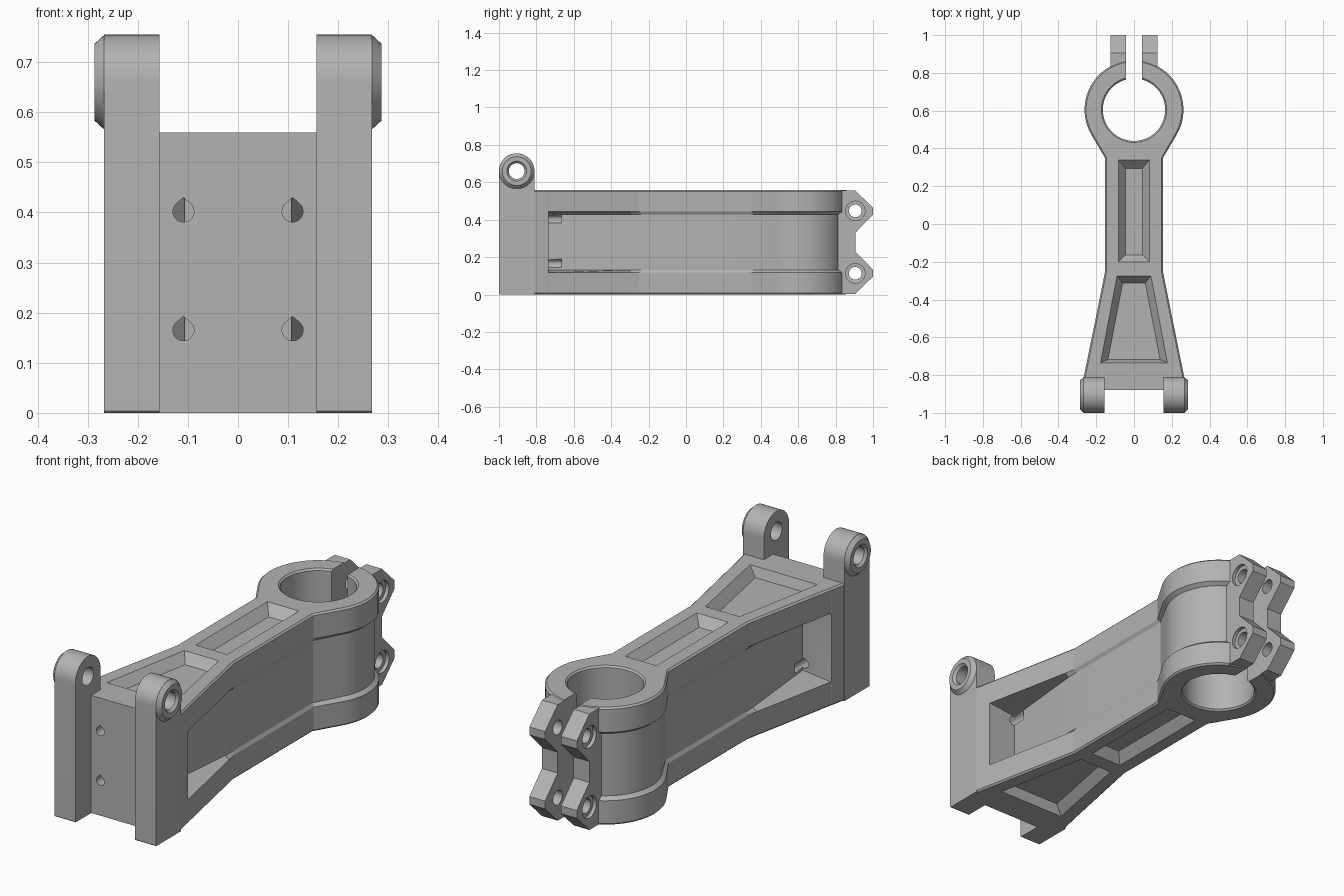
import bpy, bmesh
from math import sin, cos, pi, radians
from mathutils import Vector

cube = bpy.data.objects.get("Cube")
if cube:
    bpy.data.objects.remove(cube, do_unlink=True)

H = 0.56            # body height
RING_Y = 0.605      # centre of clamp ring
PIVOT = (-0.905, 0.66)

grey = bpy.data.materials.new("plain_grey")
grey.use_nodes = True
colour = (0.45, 0.45, 0.45, 1)
grey.diffuse_color = colour
grey.node_tree.nodes["Principled BSDF"].inputs["Base Color"].default_value = colour


def loft(name, layers):
    """Closed solid through outlines that share one point count."""
    bm = bmesh.new()
    rings = [[bm.verts.new(p) for p in layer] for layer in layers]
    n = len(rings[0])
    for a, b in zip(rings, rings[1:]):
        for i in range(n):
            j = (i + 1) % n
            bm.faces.new((a[i], a[j], b[j], b[i]))
    bm.faces.new(rings[0][::-1])
    bm.faces.new(rings[-1])
    bmesh.ops.recalc_face_normals(bm, faces=bm.faces)
    mesh = bpy.data.meshes.new(name)
    bm.to_mesh(mesh)
    bm.free()
    mesh.materials.append(grey)
    ob = bpy.data.objects.new(name, mesh)
    bpy.context.collection.objects.link(ob)
    return ob


def circle(r, n=48):
    return [(r * cos(2 * pi * i / n), r * sin(2 * pi * i / n)) for i in range(n)]


def along_x(y, z, steps):
    """Lathe along x from (x, radius) steps."""
    return loft("turned", [[(x, y + a, z + b) for a, b in circle(r)] for x, r in steps])


def combine(ob, tool, operation):
    mod = ob.modifiers.new("join", 'BOOLEAN')
    mod.object, mod.operation, mod.solver = tool, operation, 'EXACT'
    tool.hide_render = True
    bpy.context.view_layer.objects.active = ob
    bpy.ops.object.modifier_apply(modifier=mod.name)
    bpy.data.objects.remove(tool, do_unlink=True)


def cut(ob, tool):
    combine(ob, tool, 'DIFFERENCE')


def finish(ob, angle=10):
    bpy.ops.object.select_all(action='DESELECT')
    ob.select_set(True)
    bpy.context.view_layer.objects.active = ob
    bpy.ops.object.shade_smooth_by_angle(angle=radians(angle))


def outline(inset, web):
    """Plan of the arm: tapered neck running into the clamp ring."""
    half = [(0.2, -0.88), (0.2, -0.82), (0.266 - inset, -0.81), (0.251 - inset, -0.735)]
    if web:
        half += [(0.10, -0.735), (0.142, -0.30), (0.144, -0.24), (0.144, 0.36)]
        r = 0.243
    else:
        half += [(0.250 - inset, -0.733), (0.163 - inset, -0.30),
                 (0.153 - inset, -0.25), (0.153 - inset, 0.35)]
        r = 0.262 - inset
    steps = 18
    for i in range(steps):
        a = radians(-31 + 121 * i / steps)
        half.append((r * cos(a), RING_Y + r * sin(a)))
    return half + [(0, RING_Y + r)] + [(-x, y) for x, y in reversed(half)]


# Arm body: two flanges with a recessed web between them
lower = [(0, 0.008, False), (0.008, 0, False), (0.117, 0, False), (0.132, 0, True)]
upper = [(H - z, i, w) for z, i, w in reversed(lower)]
arm = loft("arm_body", [[(x, y, z) for x, y in outline(i, w)] for z, i, w in lower + upper])

# Clamp ears, profile mirrored about mid height
low = [(0.79, 0.004), (0.905, 0.004), (1.0, 0.096), (1.0, 0.133), (0.905, 0.23)]
profile = low + [(y, H - z) for y, z in reversed(low)]
for side in (-1, 1):
    ear = loft("clamp_ear", [[(side * x, y, z) for y, z in profile] for x in (0.042, 0.125)])
    combine(arm, ear, 'UNION')

# Clamp bore with softened rims, and the split
bore = [(-0.05, 0.173), (0, 0.173), (0.008, 0.165), (H - 0.008, 0.165), (H, 0.173), (H + 0.05, 0.173)]
cut(arm, loft("bore", [[(x, RING_Y + y, z) for x, y in circle(r, 64)] for z, r in bore]))
box = [(-0.042, 0.65), (0.042, 0.65), (0.042, 1.1), (-0.042, 1.1)]
cut(arm, loft("split", [[(x, y, z) for x, y in box] for z in (-0.1, H + 0.1)]))

# Clamp bolt holes with counterbores
for z in (0.113, H - 0.113):
    steps = [(-0.2, 0.052), (-0.108, 0.052), (-0.107, 0.034),
             (0.107, 0.034), (0.108, 0.052), (0.2, 0.052)]
    cut(arm, along_x(0.905, z, steps))


def trapezoid(y0, w0, y1, w1):
    return [(-w0, y0), (w0, y0), (w1, y1), (-w1, y1)]


# Sloped lightening pockets on top and bottom
pockets = [
    (trapezoid(-0.735, 0.177, -0.275, 0.09), trapezoid(-0.718, 0.138, -0.312, 0.06)),
    (trapezoid(-0.2, 0.083, 0.34, 0.083), trapezoid(-0.163, 0.045, 0.295, 0.045)),
]
for rim, floor in pockets:
    for top in (True, False):
        layers = []
        for plan, z in ((floor, H - 0.045), (rim, H), (rim, H + 0.05)):
            layers.append([(x, y, z if top else H - z) for x, y in plan])
        cut(arm, loft("pocket", layers))

# Teardrop screw holes through the front wall
drop = [(0.021 * cos(a), 0.021 * sin(a)) for a in
        [radians(135 + 270 * i / 24) for i in range(25)]] + [(0, 0.028)]
for x in (-0.109, 0.109):
    for z in (0.165, 0.402):
        cut(arm, loft("screw_hole", [[(x + a, y, z + b) for a, b in drop] for y in (-1, -0.665)]))

finish(arm)

# Hinge legs with rounded tops, conical bosses and countersunk pivot bores
py, pz = PIVOT
R = 0.095
arch = [(py + R * cos(pi * i / 24), pz + R * sin(pi * i / 24)) for i in range(25)]
arch = [(py - R, 0.004), (py - R + 0.004, 0), (py + R, 0)] + arch
for side, label in ((-1, "right"), (1, "left")):
    leg = loft(label + "_hinge_leg", [[(side * x, y, z) for y, z in arch] for x in (0.157, 0.267)])
    combine(leg, along_x(py, pz, [(side * 0.22, R - 0.004), (side * 0.262, R - 0.0005),
                                  (side * 0.267, R - 0.0005), (side * 0.286, 0.077)]), 'UNION')
    cut(leg, along_x(py, pz, [(side * 0.1, 0.042), (side * 0.274, 0.042),
                              (side * 0.287, 0.054), (side * 0.33, 0.054)]))
    finish(leg)
